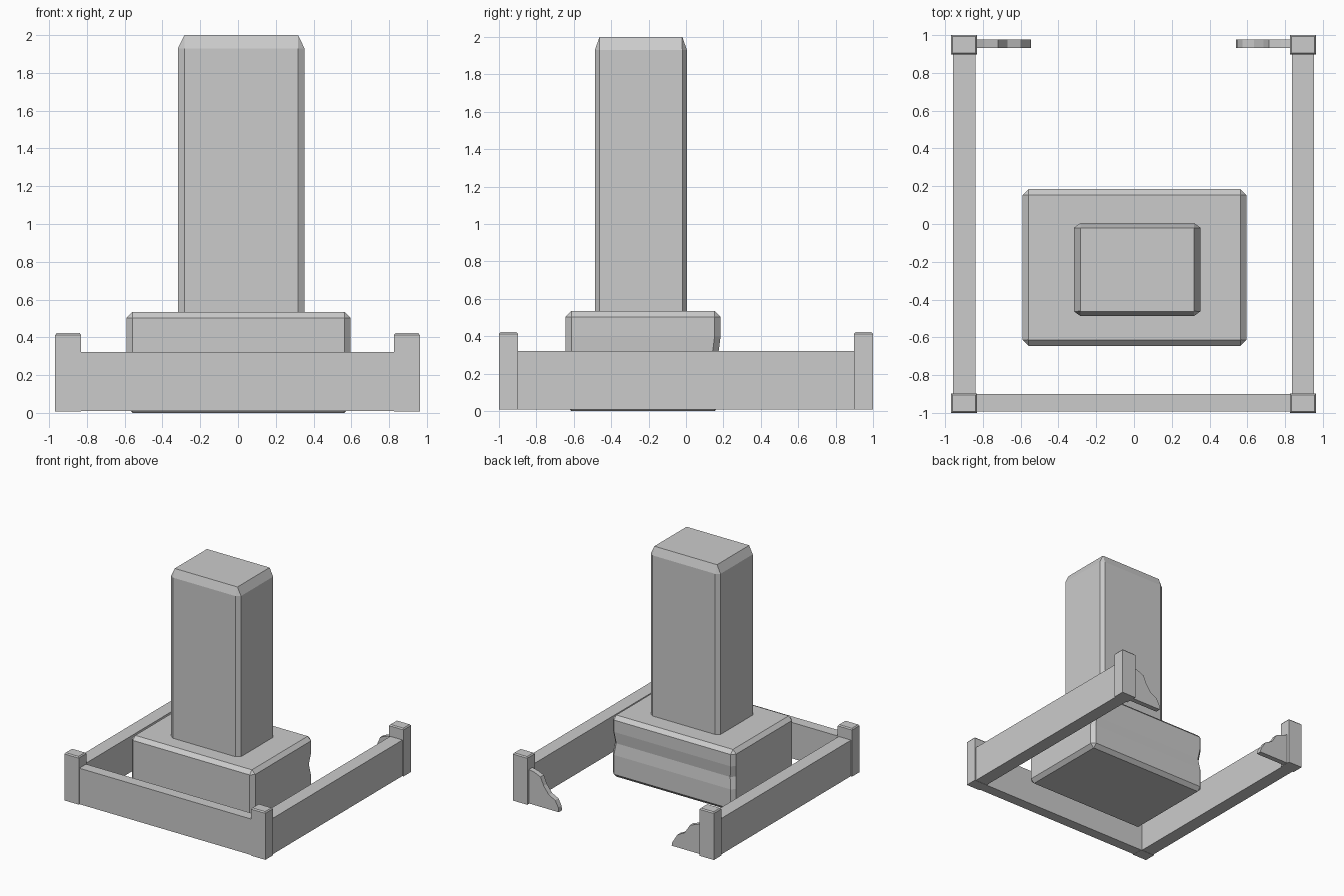
import bpy, bmesh

if "Cube" in bpy.data.objects:
    bpy.data.objects.remove(bpy.data.objects["Cube"])


def finish(bm, name):
    bmesh.ops.recalc_face_normals(bm, faces=bm.faces)
    me = bpy.data.meshes.new(name)
    bm.to_mesh(me)
    bm.free()
    ob = bpy.data.objects.new(name, me)
    bpy.context.collection.objects.link(ob)
    return ob


def loft(name, rings):
    """Bridge vertex rings of equal length and cap both ends."""
    bm = bmesh.new()
    loops = [[bm.verts.new(p) for p in ring] for ring in rings]
    n = len(loops[0])
    for a, b in zip(loops, loops[1:]):
        for i in range(n):
            j = (i + 1) % n
            bm.faces.new((a[i], a[j], b[j], b[i]))
    bm.faces.new(loops[0][::-1])
    bm.faces.new(loops[-1])
    return finish(bm, name)


def chamfered(x0, x1, y0, y1, z, cx, cy, inset=0.0):
    """Rectangle with cut corners at height z, optionally shrunk inward."""
    ix, iy = cx * inset, cy * inset
    x0, x1, y0, y1 = x0 + ix, x1 - ix, y0 + iy, y1 - iy
    # fully shrunk rings keep only a sliver of corner cut
    k = max(1 - inset, 0.02)
    cx, cy = cx * k, cy * k
    return [(x0 + cx, y0, z), (x1 - cx, y0, z), (x1, y0 + cy, z), (x1, y1 - cy, z),
            (x1 - cx, y1, z), (x0 + cx, y1, z), (x0, y1 - cy, z), (x0, y0 + cy, z)]


def rect(x0, x1, y0, y1, z):
    return [(x0, y0, z), (x1, y0, z), (x1, y1, z), (x0, y1, z)]


# Plinth, with worn back corners at mid height
B = (-0.59, 0.595, -0.645, 0.185)


def plinth_ring(z, inset=0.0, worn=0.0):
    ring = chamfered(*B, z, 0.032, 0.032, inset)
    for i, sx, sy in ((3, -1, -1), (4, -1, -1), (5, 1, -1), (6, 1, -1)):
        x, y, zz = ring[i]
        ring[i] = (x + sx * worn, y + sy * worn, zz)
    return ring


loft("plinth", [plinth_ring(0, 1), plinth_ring(0.032), plinth_ring(0.2),
                plinth_ring(0.3, worn=0.013), plinth_ring(0.4),
                plinth_ring(0.503), plinth_ring(0.535, 1)])

# Pillar with chamfered corners and top
P = (-0.318, 0.352, -0.487, 0.005)
loft("pillar", [chamfered(*P, 0.5, 0.034, 0.025),
                chamfered(*P, 1.93, 0.034, 0.025),
                chamfered(*P, 2.0, 0.034, 0.025, 1)])

# Corner posts with softened tops
for xn, x0, x1 in (("left", -0.968, -0.83), ("right", 0.825, 0.963)):
    for yn, y0, y1 in (("front", -1.0, -0.897), ("back", 0.897, 1.0)):
        loft(f"{yn}_{xn}_post", [
            rect(x0, x1, y0, y1, 0.008), rect(x0, x1, y0, y1, 0.412),
            rect(x0 + 0.008, x1 - 0.008, y0 + 0.008, y1 - 0.008, 0.422)])

# Low walls on three sides
for name, r in (("left_wall", (-0.958, -0.84, -0.91, 0.91)),
                ("right_wall", (0.835, 0.953, -0.91, 0.91)),
                ("front_wall", (-0.84, 0.835, -0.993, -0.9))):
    loft(name, [rect(*r, 0.01), rect(*r, 0.322)])

# Broken wall stubs at the back: (distance from post, height)
right_profile = [(-0.02, 0.01), (0.285, 0.01), (0.28, 0.05), (0.25, 0.105),
                 (0.19, 0.135), (0.14, 0.2), (0.11, 0.27), (0.05, 0.295), (-0.02, 0.31)]
left_profile = [(-0.02, 0.01), (0.285, 0.01), (0.28, 0.04), (0.23, 0.12),
                (0.16, 0.155), (0.11, 0.235), (0.04, 0.26), (-0.02, 0.29)]
for name, base, side, prof in (("right_broken_stub", 0.825, -1, right_profile),
                               ("left_broken_stub", -0.83, 1, left_profile)):
    loft(name, [[(base + side * d, y, z) for d, z in prof] for y in (0.93, 0.975)])
